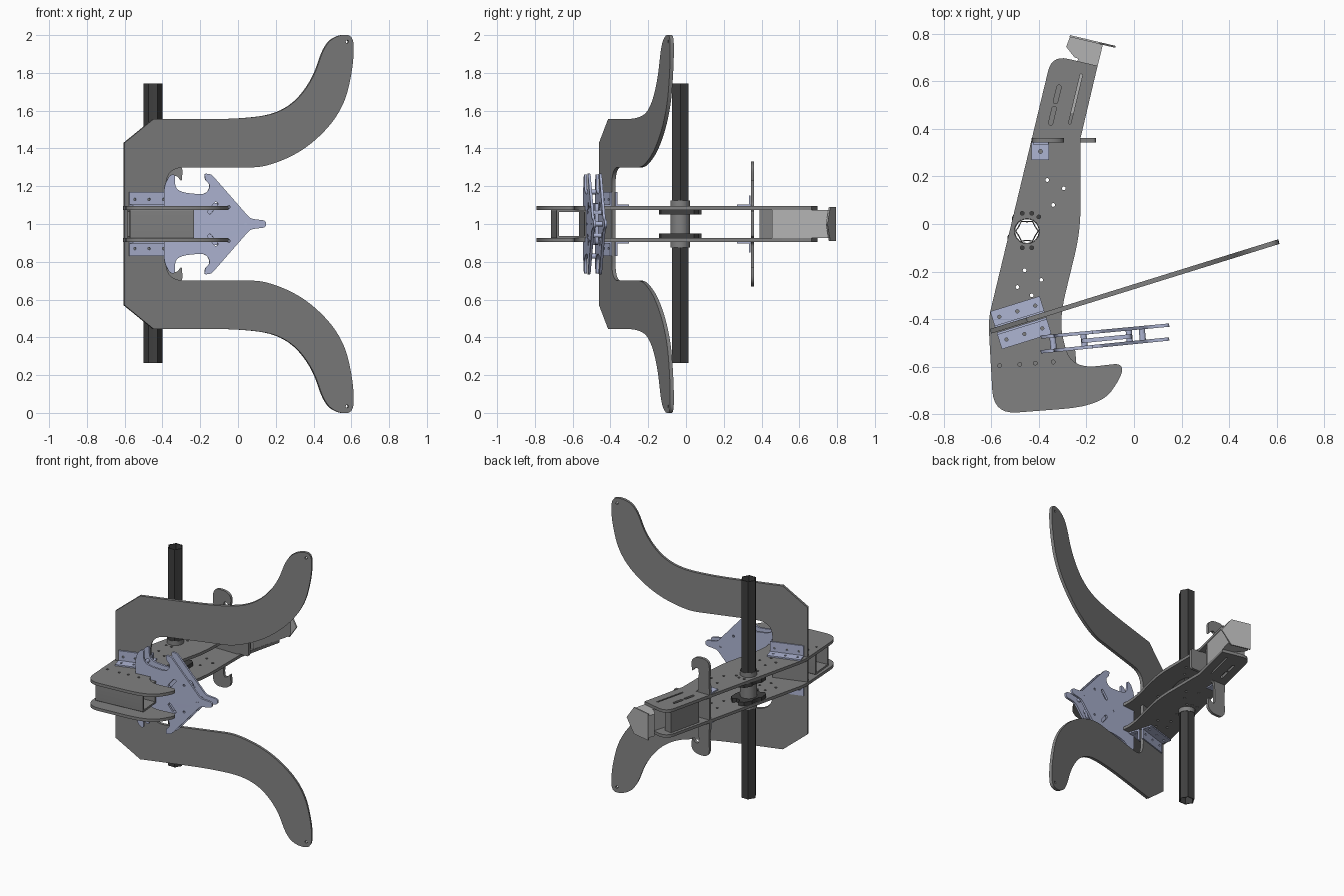
import bpy, bmesh
from math import sin, cos, pi, radians
from mathutils import Matrix, Vector

if "Cube" in bpy.data.objects:
    bpy.data.objects.remove(bpy.data.objects["Cube"])


def material(name, c):
    m = bpy.data.materials.new(name)
    m.diffuse_color = (*c, 1)
    m.use_nodes = True
    m.node_tree.nodes["Principled BSDF"].inputs["Base Color"].default_value = m.diffuse_color
    return m


LILAC = material("lilac", (0.42, 0.46, 0.65))
DARK = material("dark", (0.05, 0.05, 0.05))
LIGHT = material("light_grey", (0.45, 0.45, 0.45))
GREY = material("mid_grey", (0.22, 0.22, 0.22))


def rounded(points, n=7):
    # points are (x, y[, setback]); a big setback is clamped to half an edge
    out = []
    for i, p in enumerate(points):
        c = Vector(p[:2])
        r = p[2] if len(p) > 2 else 0
        if not r:
            out.append(c)
            continue
        ends = []
        for q in (points[i - 1], points[(i + 1) % len(points)]):
            d = Vector(q[:2]) - c
            ends.append(c + d.normalized() * min(r, d.length * 0.499))
        for k in range(n + 1):
            t = k / n
            out.append(ends[0] * (1 - t) ** 2 + c * 2 * t * (1 - t) + ends[1] * t * t)
    return out


def circle(x, y, r, n=12):
    return [(x + r * cos(2 * pi * i / n), y + r * sin(2 * pi * i / n)) for i in range(n)]


def slot(a, b, w):
    a, b = Vector(a), Vector(b)
    d = (b - a).normalized() * w
    s = Vector((-d.y, d.x))
    return rounded([(*(a - d - s), w), (*(b + d - s), w), (*(b + d + s), w), (*(a - d + s), w)], 4)


def rect(x0, y0, x1, y1, r=0):
    return [(x0, y0, r), (x1, y0, r), (x1, y1, r), (x0, y1, r)]


def frame(x, y, z, o):
    m = Matrix.Identity(4)
    for i, v in enumerate((x, y, z, o)):
        m.col[i][:3] = v
    return m


def level(z):
    return Matrix.Translation((0, 0, z))


def upright(x0, y0, slope):
    # outline is given in front-view x and z; plane leans along y with slope
    nrm = Vector((-slope, 1, 0)).normalized()
    return frame((1, slope, 0), (0, 0, 1), nrm, (0, y0 - slope * x0, 0))


def plate(name, outline, M, thick, holes=(), mat=GREY):
    cu = bpy.data.curves.new(name, 'CURVE')
    cu.dimensions, cu.fill_mode, cu.extrude = '2D', 'BOTH', thick / 2
    for loop in [rounded(outline)] + list(holes):
        sp = cu.splines.new('POLY')
        sp.points.add(len(loop) - 1)
        for p, v in zip(sp.points, loop):
            p.co = (v[0], v[1], 0, 1)
        sp.use_cyclic_u = True
    tmp = bpy.data.objects.new("tmp", cu)
    bpy.context.collection.objects.link(tmp)
    dg = bpy.context.evaluated_depsgraph_get()
    me = bpy.data.meshes.new_from_object(tmp.evaluated_get(dg))
    bpy.data.objects.remove(tmp)
    bm = bmesh.new()
    bm.from_mesh(me)
    bmesh.ops.transform(bm, matrix=M, verts=bm.verts)
    bmesh.ops.remove_doubles(bm, verts=bm.verts, dist=1e-5)
    bmesh.ops.recalc_face_normals(bm, faces=bm.faces)
    bm.to_mesh(me)
    bm.free()
    me.materials.clear()
    me.materials.append(mat)
    ob = bpy.data.objects.new(name, me)
    bpy.context.collection.objects.link(ob)
    return ob


def mirrored(half):
    return half + [(p[0], 2 - p[1], *p[2:]) for p in reversed(half)]


BX, BY = -0.45, -0.03      # shaft centre

# two long horizontal side plates
side = [(-0.59, -0.80, .1), (-0.14, -0.765, .16), (-0.05, -0.64, .1), (-0.05, -0.585, .04),
        (-0.26, -0.61, .12), (-0.31, -0.45, .1), (-0.30, -0.34, .05), (-0.225, -0.03, .1),
        (-0.225, 0.36), (-0.153, 0.665), (-0.345, 0.71, .07), (-0.612, -0.40, .05), (-0.607, -0.5, .04)]
spots = [(-.365, .185), (-.295, .15), (-.34, .08), (-.40, .03), (-.47, .045), (-.43, .045),
         (-.43, -.10), (-.47, -.10), (-.46, -.195), (-.39, -.235), (-.49, -.265), (-.43, -.30),
         (-.565, -.595), (-.48, -.59), (-.415, -.585), (-.34, -.58)]
side_holes = [circle(x, y, .008, 10) for x, y in spots] + [circle(BX, BY, .053, 24)]
side_holes += [slot((-.35, .425), (-.336, .485), .009), (slot((-.33, .515), (-.315, .575), .009)),
               slot((-.27, .425), (-.222, .625), .005)]
for s, tag in ((1, "upper"), (-1, "lower")):
    plate(tag + "_side_plate", side, level(1 + s * .085), .02, side_holes)

# slanted fork plate with two curved arms
fork = mirrored([(-.603, 1.43), (-.45, 1.555), (.08, 1.555, 9), (.27, 1.61, 9), (.395, 1.76, 9),
                 (.455, 1.95, 9), (.53, 2.003, 9), (.607, 2.0, .05), (.611, 1.85, 9), (.555, 1.60, 9),
                 (.37, 1.40, 9), (.15, 1.30, 9), (0, 1.30), (-.385, 1.30, .10)])
plate("fork_arm_plate", fork, upright(-.6, -.45, .311), .02,
      [circle(.575, 1.965, .008), circle(.575, .035, .008)])

# angle brackets that hold the fork
A = Matrix.Translation((-.58, -.447, 0)) @ Matrix.Rotation(radians(17.3), 4, 'Z')
for s in (1, -1):
    for k in (1, -1):
        lo, hi = sorted((k * .01, k * .083))
        plate("fork_bracket_foot", rect(0, lo, .218, hi), level(1 + s * .099) @ A, .01,
              [circle(u, k * .05, .007, 10) for u in (.03, .109, .188)], LILAC)
        M = A @ frame((1, 0, 0), (0, 0, s), (0, 1, 0), (0, k * .015, 1))
        plate("fork_bracket_wall", rect(0, .094, .218, .17), M, .01,
              [circle(u, .13, .007, 10) for u in (.03, .109, .188)], LILAC)

# claw: two parallel lilac plates with ears, slots and a nose
claw = mirrored([(.148, 1.0 + .018, .02), (.065, 1.028, .02), (-.14, 1.262, .012), (-.178, 1.268, .012),
                 (-.175, 1.235, .01), (-.145, 1.205, .03), (-.17, 1.155, .04), (-.29, 1.165, .05),
                 (-.335, 1.19, .04), (-.335, 1.268, .02), (-.365, 1.255, .02), (-.392, 1.20, .03)])
claw_holes = [circle(x, 1.0, .007, 10) for x in (-.21, .04)]
for s in (1, -1):
    claw_holes += [slot((-.15, 1 + s * .065), (-.118, 1 + s * .105), .011),
                   circle(-.05, 1 + s * .09, .008, 10)]
plate("front_claw_plate", claw, upright(-.39, -.537, .1), .014, claw_holes, LILAC)
plate("rear_claw_plate", claw, upright(-.39, -.475, .093), .014, claw_holes, LILAC)
plate("claw_inner_plate", rect(-.22, .89, -.01, 1.11, .03), upright(-.22, -.492, .096), .018, [], LILAC)
for x, z in ((.035, 1.0), (-.21, 1.0), (-.02, 1.06), (-.02, .94), (-.34, 1.17), (-.34, .83)):
    o = (x, -.506 + .096 * (x + .39), z)
    plate("claw_standoff", circle(0, 0, .013), frame((1, 0, 0), (0, 0, 1), (-.096, .995, 0), o),
          .07, [], LILAC)

# open square tube joining the front ends of the side plates
d = Vector((.996, .087, 0))
plate("front_spacer_tube", rect(-.08, -.075, .08, .075, .006),
      frame((-.087, .996, 0), (0, 0, 1), d, (-.41, -.62, 1)), .34, [rect(-.068, -.063, .068, .063)])

# hollow star-section shaft
def star(a, b):
    return [(BX + (a, b)[i % 2] * cos(pi * i / 6), BY + (a, b)[i % 2] * sin(pi * i / 6)) for i in range(12)]


plate("vertical_shaft", star(.050, .042), level(1.005), 1.48, [star(.045, .037)], DARK)

# hub, collars and bearing flanges on the shaft
plate("shaft_hub", circle(BX, BY, .052, 32), level(1), .25, [circle(BX, BY, .0495, 32)], GREY)
R = Matrix.Translation((BX, BY, 0)) @ Matrix.Rotation(radians(-13.4), 4, 'Z')
flange = [(.075, -.04), (.075, .04), (.06, .09), (.03, .108), (.015, .085), (-.015, .085), (-.03, .108),
          (-.06, .09), (-.075, .04), (-.066, .02), (-.066, -.02), (-.075, -.04), (-.06, -.09),
          (-.03, -.108), (-.015, -.085), (.015, -.085), (.03, -.108), (.06, -.09)]
for s in (1, -1):
    plate("bearing_flange", flange, level(1 + s * .062) @ R, .026, [circle(0, 0, .052, 32)], DARK)

# upright cross plate with curled hooks at both ends
hook = mirrored([(-.23, 1.07), (-.345, 1.10, .02), (-.35, 1.255, .04), (-.325, 1.255, .01),
                 (-.298, 1.225, .01), (-.292, 1.30, .03), (-.33, 1.33, .03), (-.43, 1.33, .06),
                 (-.425, 1.18, .05), (-.43, 1.1)])
plate("hook_cross_plate", hook, upright(0, .352, 0), .018)
plate("hook_plate_tab", rect(-.25, .93, -.16, 1.07, .015), upright(0, .352, 0), .018)
for s in (1, -1):
    plate("hook_bracket_foot", rect(-.43, .27, -.357, .343), level(1 + s * .099), .01,
          [circle(-.393, .305, .008)], LILAC)
    plate("hook_bracket_wall", rect(-.425, 1 + s * .094, -.36, 1 + s * .15), upright(0, .338, 0), .008,
          [], LILAC)

# spacer block and sliding end piece at the tail
plate("tail_block", [(-.395, .425), (-.25, .39), (-.225, .46), (-.29, .64), (-.342, .65)], level(1), .148)
plate("tail_slider", [(-.30, .475), (-.205, .455), (-.13, .757), (-.268, .79), (-.285, .745),
                      (-.25, .70), (-.235, .695)], level(1), .15, [], LIGHT)
end = [(0, -.09), (.13, -.09), (.197, 0), (.13, .09), (0, .09)]
plate("tail_end_plate", end, frame((.973, -.23, 0), (0, 0, 1), (.23, .973, 0), (-.27, .79, 1)), .008,
      [], LIGHT)

# smooth curved walls, keep hard edges
for ob in bpy.context.collection.objects:
    ob.select_set(True)
    bpy.context.view_layer.objects.active = ob
bpy.ops.object.shade_smooth_by_angle(angle=radians(25))
